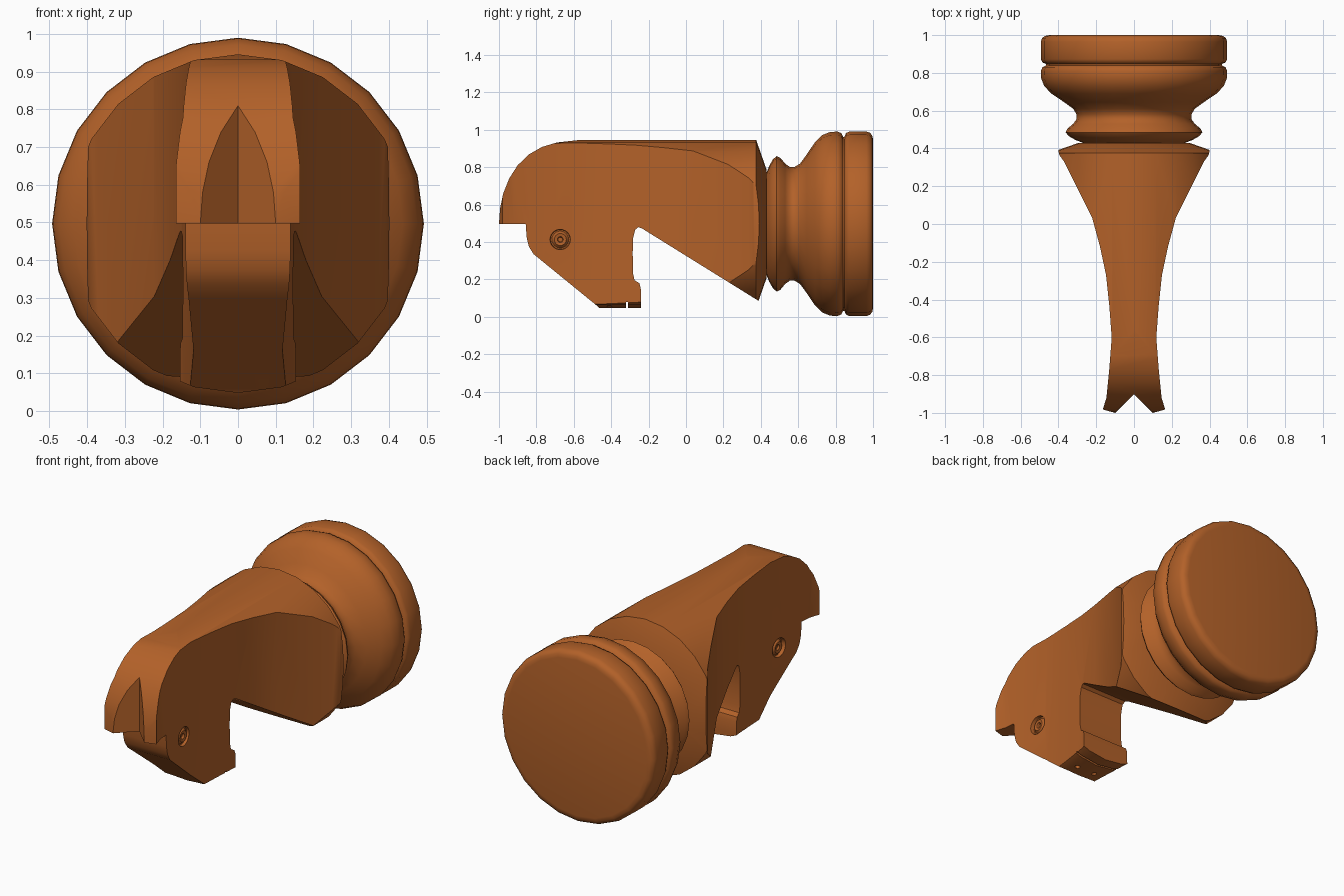
import bpy, bmesh, math
from mathutils import Matrix, Vector

if "Cube" in bpy.data.objects:
    bpy.data.objects.remove(bpy.data.objects["Cube"])

CZ = 0.497   # height of the turning axis, which runs along y
wood = bpy.data.materials.new("wood")
wood.diffuse_color = (0.45, 0.12, 0.022, 1)
wood.use_nodes = True
wood.node_tree.nodes["Principled BSDF"].inputs["Base Color"].default_value = wood.diffuse_color


def finish(name, bm):
    bmesh.ops.remove_doubles(bm, verts=bm.verts, dist=1e-5)
    bmesh.ops.recalc_face_normals(bm, faces=bm.faces)
    me = bpy.data.meshes.new(name)
    bm.to_mesh(me)
    bm.free()
    ob = bpy.data.objects.new(name, me)
    bpy.context.collection.objects.link(ob)
    me.materials.append(wood)
    return ob


def lathe(name, profile, sides=24, matrix=Matrix.Translation((0, 0, CZ))):
    """Turn (y, radius) points around the y axis and cap both ends."""
    bm = bmesh.new()
    rings = []
    for y, r in profile:
        angles = [2 * math.pi * i / sides for i in range(sides)]
        rings.append([bm.verts.new(matrix @ Vector((r * math.sin(t), y, r * math.cos(t))))
                      for t in angles])
    for a, b in zip(rings, rings[1:]):
        for i in range(sides):
            j = (i + 1) % sides
            bm.faces.new((a[i], a[j], b[j], b[i]))
    bm.faces.new(rings[0])
    bm.faces.new(rings[-1])
    return finish(name, bm)


def prism(name, points, offset):
    """Extrude a closed outline along offset."""
    bm = bmesh.new()
    face = bm.faces.new([bm.verts.new(p) for p in points])
    new = bmesh.ops.extrude_face_region(bm, geom=[face])["geom"]
    bmesh.ops.translate(bm, vec=offset, verts=[v for v in new if isinstance(v, bmesh.types.BMVert)])
    return finish(name, bm)


def boolean(ob, tool, operation):
    mod = ob.modifiers.new("cut", "BOOLEAN")
    mod.object, mod.operation, mod.solver = tool, operation, "EXACT"
    bpy.context.view_layer.update()
    result = ob.evaluated_get(bpy.context.evaluated_depsgraph_get())
    mesh = bpy.data.meshes.new_from_object(result)
    ob.modifiers.clear()
    ob.data = mesh
    bpy.data.objects.remove(tool)


def smooth(ob, degrees):
    bpy.ops.object.select_all(action="DESELECT")
    ob.select_set(True)
    bpy.context.view_layer.objects.active = ob
    bpy.ops.object.shade_smooth_by_angle(angle=math.radians(degrees))


# turned base: foot disc, groove, bell and neck bead
base = lathe("turned_base", [
    (0.40, 0.26), (0.43, 0.272), (0.445, 0.31), (0.465, 0.345), (0.485, 0.362), (0.505, 0.352),
    (0.53, 0.322), (0.555, 0.304), (0.58, 0.304), (0.61, 0.322), (0.645, 0.37), (0.69, 0.437),
    (0.73, 0.475), (0.77, 0.491), (0.81, 0.493), (0.83, 0.485), (0.84, 0.465), (0.847, 0.465),
    (0.855, 0.485), (0.873, 0.493), (0.965, 0.493), (0.985, 0.486), (0.996, 0.47), (1.0, 0.45)])
smooth(base, 45)

# head blank: cylinder with a tapered collar
head = lathe("horse_head", [(-1.1, 0.449), (0.375, 0.449), (0.43, 0.292)])

# side outline: forehead, muzzle, chin, throat and chest
side = [(-1.0, 0.497), (-0.994, 0.58), (-0.977, 0.66), (-0.945, 0.74), (-0.9, 0.81),
        (-0.84, 0.868), (-0.77, 0.908), (-0.69, 0.932), (-0.58, 0.944), (-0.4, 0.96), (0.6, 1.1),
        (0.6, -0.05), (0.38, 0.09), (-0.235, 0.472), (-0.255, 0.479), (-0.272, 0.465),
        (-0.283, 0.42), (-0.285, 0.34), (-0.283, 0.23), (-0.275, 0.195), (-0.25, 0.18),
        (-0.242, 0.155), (-0.24, 0.0), (-0.42, 0.0), (-0.475, 0.058), (-0.815, 0.335),
        (-0.84, 0.375), (-0.852, 0.425), (-0.857, 0.497)]
boolean(head, prism("side_cutter", [(-0.7, y, z) for y, z in side], (1.4, 0, 0)), "INTERSECT")

# top outline: flared neck, narrow face and split forelock
half = [(0.1, -1.0), (0.165, -0.982), (0.146, -0.92), (0.131, -0.77), (0.118, -0.6),
        (0.131, -0.43), (0.148, -0.27), (0.18, -0.12), (0.222, 0.035), (0.37, 0.33),
        (0.395, 0.365), (0.415, 0.45)]
outline = half + [(-x, y) for x, y in reversed(half)] + [(0, -0.9)]
boolean(head, prism("top_cutter", [(x, y, -0.3) for x, y in outline], (0, 0, 1.7)), "INTERSECT")

# eyes: ringed groove with a dimpled pupil on each side
for s in (1, -1):
    place = Matrix.Translation((0, -0.672, 0.413)) @ Matrix.Rotation(-s * math.pi / 2, 4, "Z")
    cutter = lathe("eye_cutter", [(0.2, 0.065), (0.105, 0.052), (0.105, 0.045),
                                  (0.12, 0.032), (0.117, 0.016), (0.106, 0.012)], 24, place)
    boolean(head, cutter, "DIFFERENCE")

# nostrils under the muzzle
for s in (1, -1):
    place = Matrix.Translation((s * 0.06, -0.41, 0)) @ Matrix.Rotation(math.pi / 2, 4, "X")
    boolean(head, lathe("nostril_cutter", [(-0.02, 0.014), (0.09, 0.014)], 12, place), "DIFFERENCE")

# mouth slit
slit = [(-0.5, y, z) for y, z in ((-0.321, 0.0), (-0.309, 0.0), (-0.309, 0.08), (-0.321, 0.08))]
boolean(head, prism("mouth_cutter", slit, (1, 0, 0)), "DIFFERENCE")
smooth(head, 28)
